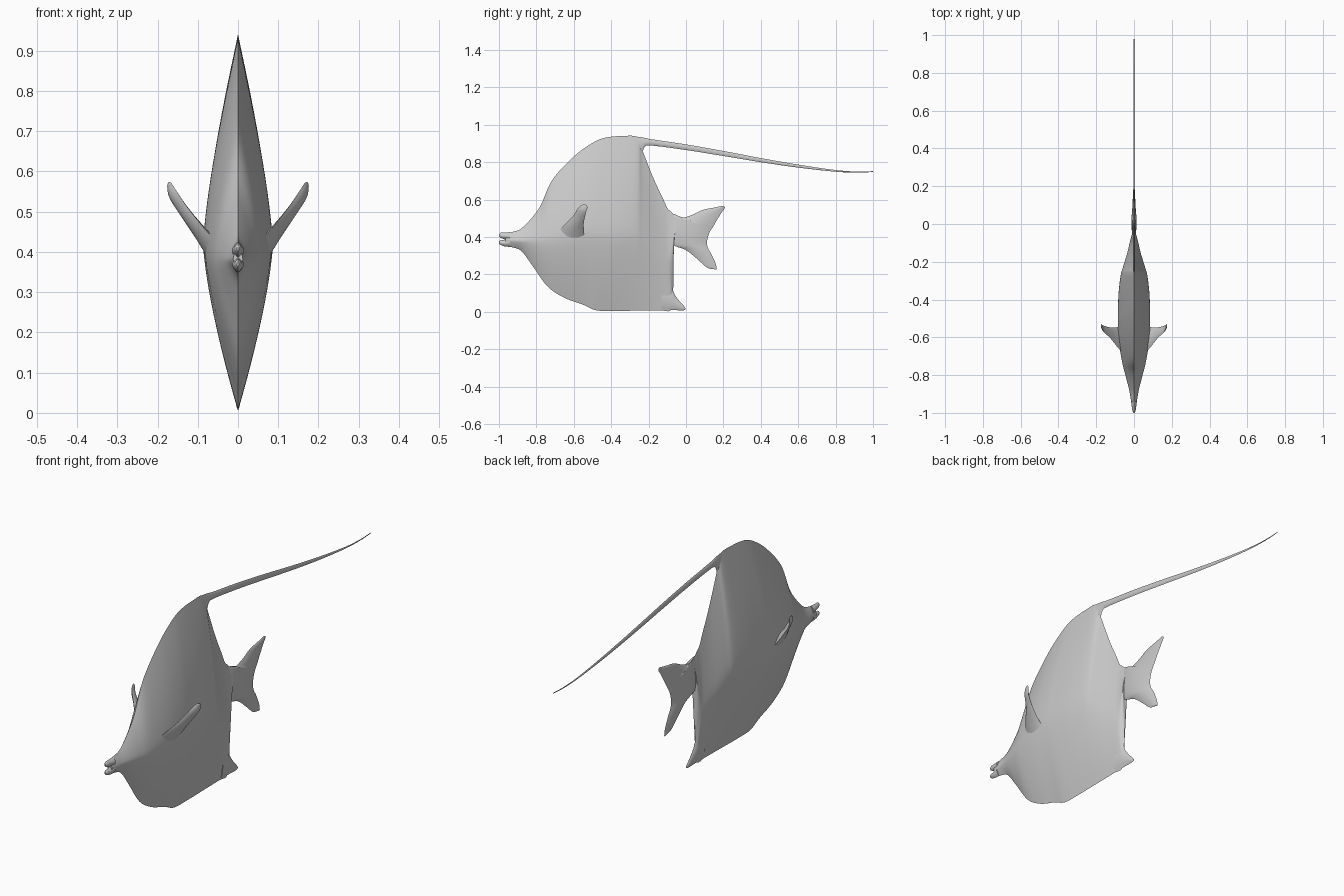
import bpy, bmesh
from mathutils import Vector

grey = bpy.data.materials.new("soft grey")
grey.diffuse_color = (0.6, 0.6, 0.6, 1)


def spline(rows, steps):
    """Catmull-Rom curve through rows of numbers."""
    out = []
    for i in range(len(rows) - 1):
        p = [rows[max(0, min(len(rows) - 1, i + k))] for k in (-1, 0, 1, 2)]
        for j in range(steps):
            t = j / steps
            out.append([0.5 * (2 * b + (c - a) * t + (2 * a - 5 * b + 4 * c - d) * t * t
                               + (3 * b - a - 3 * c + d) * t ** 3)
                        for a, b, c, d in zip(*p)])
    return out + [list(rows[-1])]


def loft(name, rows, steps=5, across=14, peak=0.5, power=2.0):
    """Lens-shaped skin between two rails; row = first xyz, second xyz, half thickness."""
    rows = spline(rows, steps)
    first = [Vector(r[:3]) for r in rows]
    second = [Vector(r[3:6]) for r in rows]
    bm = bmesh.new()
    rings = []
    for i, r in enumerate(rows):
        a, b = first[i], second[i]
        lo, hi = max(i - 1, 0), min(i + 1, len(rows) - 1)
        along = first[hi] + second[hi] - first[lo] - second[lo]
        normal = (b - a).cross(along).normalized()
        ring = []
        for side in (1, -1):
            for k in range(across):
                t = k / across if side == 1 else 1 - k / across
                s = (t - peak) / (1 - peak) if t > peak else (peak - t) / peak
                w = max(r[6], 0) * (1 - s ** power)
                ring.append(bm.verts.new(a.lerp(b, t) + normal * w * side))
        rings.append(ring)
    n = 2 * across
    for p, q in zip(rings, rings[1:]):
        for k in range(n):
            bm.faces.new((p[k], p[(k + 1) % n], q[(k + 1) % n], q[k]))
    for ring in (rings[0], rings[-1]):
        bm.faces.new(ring)
    bmesh.ops.remove_doubles(bm, verts=bm.verts, dist=0.00005)
    bmesh.ops.recalc_face_normals(bm, faces=bm.faces)
    mesh = bpy.data.meshes.new(name)
    bm.to_mesh(mesh)
    bm.free()
    mesh.materials.append(grey)
    ob = bpy.data.objects.new(name, mesh)
    bpy.context.collection.objects.link(ob)
    bpy.ops.object.select_all(action='DESELECT')
    bpy.context.view_layer.objects.active = ob
    ob.select_set(True)
    bpy.ops.object.shade_smooth_by_angle(angle=1.0)
    return ob


def flat(name, rows, **kw):
    """Part lying in the middle plane; row = y, z, y, z, half thickness."""
    return loft(name, [(0, a, b, 0, c, d, w) for a, b, c, d, w in rows], **kw)


# Body: lower edge to upper edge, snout to tail root
flat("body", [
    (-.965, .352, -.965, .42, .012), (-.93, .345, -.93, .427, .017),
    (-.88, .325, -.875, .45, .026), (-.82, .245, -.785, .555, .045),
    (-.74, .135, -.715, .705, .064), (-.65, .075, -.6, .83, .08),
    (-.555, .04, -.505, .90, .086), (-.48, .008, -.435, .93, .086),
    (-.38, .005, -.34, .94, .082), (-.28, .006, -.26, .933, .071),
    (-.22, .007, -.232, .86, .058), (-.14, .008, -.17, .705, .036),
    (-.08, .01, -.125, .61, .023), (-.07, .1, -.1, .555, .019),
    (-.066, .2, -.08, .535, .016), (-.066, .36, -.05, .505, .013)],
    steps=6, across=24, peak=0.44, power=1.4)

# Lips
flat("upper_lip", [(-.94, .38, -.94, .426, .015), (-.97, .388, -.97, .424, .011),
                   (-.99, .395, -.99, .423, .008), (-1, .403, -1, .415, .003)])
flat("lower_lip", [(-.94, .347, -.94, .40, .015), (-.97, .35, -.97, .385, .011),
                   (-.99, .357, -.99, .383, .008), (-1, .364, -1, .376, .003)])

# Long trailing dorsal streamer
flat("dorsal_streamer", [
    (-.30, .86, -.33, .938, .005), (-.238, .855, -.26, .936, .005),
    (-.22, .882, -.22, .93, .005), (-.185, .889, -.18, .922, .005),
    (0, .865, 0, .895, .004), (.2, .833, .2, .86, .003),
    (.4, .80, .4, .822, .003), (.6, .771, .6, .787, .0025),
    (.8, .749, .8, .758, .002), (.92, .744, .92, .75, .002), (1, .748, 1, .752, .001)])

# Forked tail fin: leading edge to trailing edge, lower tip to upper tip
flat("tail_fin", [
    (.145, .228, .164, .226, .002), (.11, .238, .158, .26, .004),
    (.06, .282, .135, .31, .007), (0, .33, .12, .335, .01),
    (-.07, .36, .112, .365, .012), (-.1, .43, .117, .40, .014),
    (-.07, .52, .13, .432, .012), (-.03, .502, .145, .455, .01),
    (.03, .517, .165, .49, .008), (.09, .545, .19, .53, .006),
    (.15, .557, .206, .553, .004), (.195, .567, .207, .562, .002)])

# Pointed rear corner of the anal fin
flat("anal_fin_tip", [
    (-.13, .008, -.13, .16, .012), (-.085, .009, -.075, .12, .01),
    (-.06, .009, -.058, .088, .008), (-.035, .008, -.033, .055, .006),
    (-.012, .008, -.01, .03, .004), (-.003, .013, -.003, .02, .002)])

# Pectoral fins: leading edge to trailing edge, root to tip
for side, name in ((1, "right_pectoral_fin"), (-1, "left_pectoral_fin")):
    fin = [(.045, -.70, .415, .06, -.54, .375, .022),
           (.085, -.655, .46, .102, -.548, .435, .014),
           (.125, -.605, .51, .138, -.545, .485, .010),
           (.152, -.580, .55, .168, -.535, .530, .008),
           (.164, -.562, .569, .175, -.527, .558, .005),
           (.170, -.545, .574, .173, -.535, .572, .002)]
    loft(name, [(side * r[0], *r[1:3], side * r[3], *r[4:]) for r in fin])
